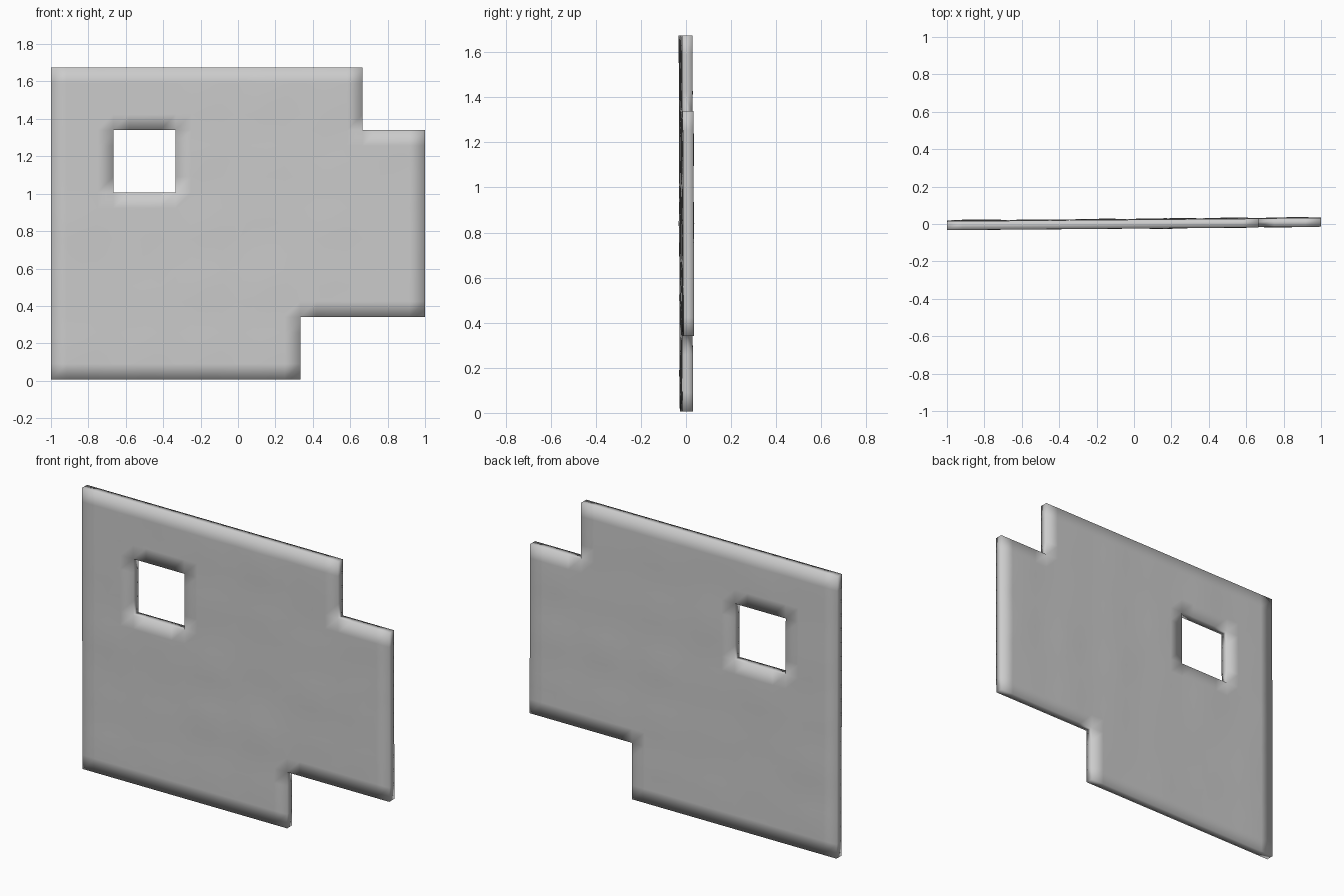
import bpy, bmesh, math, random

if "Cube" in bpy.data.objects:
    bpy.data.objects.remove(bpy.data.objects["Cube"])

random.seed(4)
COLS, ROWS, N = 6, 5, 4            # cells across, cells up, subdivisions per cell
CELL = 1 / 3
MISSING = {(1, 3), (5, 4), (4, 0), (5, 0)}   # window, top corner, bottom corner
SLOPE_X, SLOPE_Z = 0.0085, -0.003            # slight lean of the slab
cells = [(c, r) for c in range(COLS) for r in range(ROWS) if (c, r) not in MISSING]

# per-cell random dent for the front (-1) and back (+1) faces
dent = {(c, r, s): (random.uniform(-0.0015, 0.003), random.uniform(0.25, 0.75), random.uniform(0.25, 0.75))
        for c in range(COLS) for r in range(ROWS) for s in (-1, 1)}

bm = bmesh.new()
verts = {}


def vert(i, k, s):
    """Shared surface vertex of the slab at fine-grid position i, k."""
    if (i, k, s) not in verts:
        x = -1 + i * CELL / N
        z = 0.007 + k * CELL / N
        c, r = min(i // N, COLS - 1), min(k // N, ROWS - 1)
        u, v = i / N - c, k / N - r
        depth, cu, cv = dent[c, r, s]
        pillow = math.sin(math.pi * u) * math.sin(math.pi * v)
        spot = math.exp(-((u - cu) ** 2 + (v - cv) ** 2) * 12)
        half = 0.0235 + pillow * (0.003 - 2 * depth * spot)
        y = s * half + SLOPE_X * x + SLOPE_Z * (z - 0.83) + 0.002
        verts[i, k, s] = bm.verts.new((x, y, z))
    return verts[i, k, s]


# front and back sheets
quads = [(c * N + a, r * N + b) for c, r in cells for a in range(N) for b in range(N)]
filled = set(quads)
for i, k in quads:
    ring = [(i, k), (i + 1, k), (i + 1, k + 1), (i, k + 1)]
    bm.faces.new([vert(*p, -1) for p in ring])
    bm.faces.new([vert(*p, 1) for p in reversed(ring)])
    # rim wherever the neighbouring square is empty
    for n, (di, dk) in enumerate([(0, -1), (1, 0), (0, 1), (-1, 0)]):
        if (i + di, k + dk) not in filled:
            p, q = ring[n], ring[(n + 1) % 4]
            bm.faces.new([vert(*q, -1), vert(*p, -1), vert(*p, 1), vert(*q, 1)])
bmesh.ops.recalc_face_normals(bm, faces=bm.faces[:])

mesh = bpy.data.meshes.new("wall_panel")
bm.to_mesh(mesh)
bm.free()
panel = bpy.data.objects.new("wall_panel", mesh)
bpy.context.collection.objects.link(panel)
for poly in mesh.polygons:
    poly.use_smooth = True
